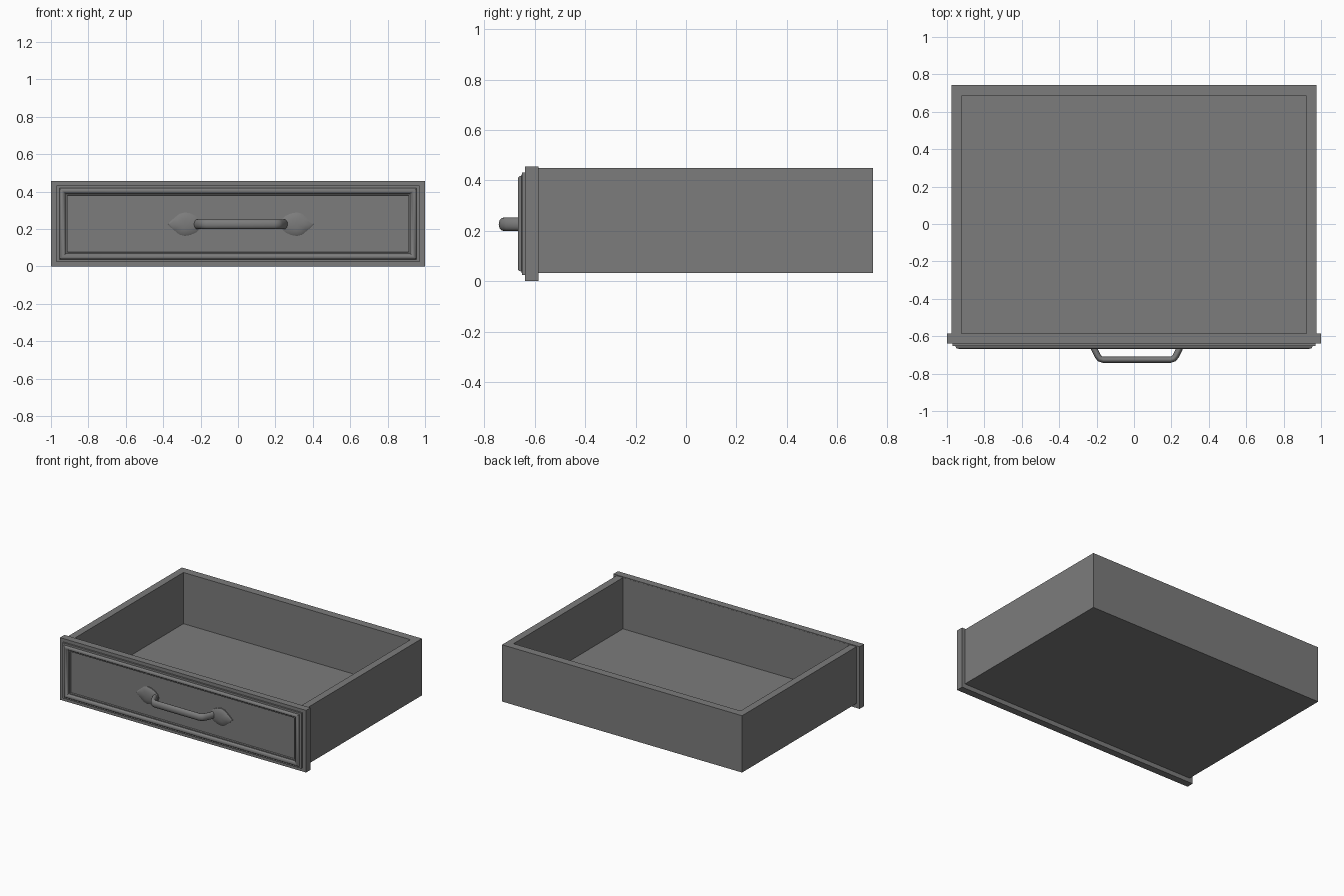
import bpy, bmesh, math
from mathutils import Vector

cube = bpy.data.objects.get("Cube")
if cube:
    bpy.data.objects.remove(cube, do_unlink=True)

grey = bpy.data.materials.new("dark_grey")
grey.use_nodes = True
colour = (0.2, 0.2, 0.2, 1)
grey.diffuse_color = colour
grey.node_tree.nodes["Principled BSDF"].inputs["Base Color"].default_value = colour


def finish(name, bm, smooth=None):
    """Turn a bmesh into a named object, optionally smooth shaded."""
    bmesh.ops.recalc_face_normals(bm, faces=bm.faces)
    mesh = bpy.data.meshes.new(name)
    bm.to_mesh(mesh)
    bm.free()
    mesh.materials.append(grey)
    obj = bpy.data.objects.new(name, mesh)
    bpy.context.collection.objects.link(obj)
    if smooth:
        bpy.ops.object.select_all(action='DESELECT')
        obj.select_set(True)
        bpy.context.view_layer.objects.active = obj
        bpy.ops.object.shade_smooth_by_angle(angle=math.radians(smooth))
    return obj


def box(lo, hi):
    bm = bmesh.new()
    bmesh.ops.create_cube(bm, size=1)
    lo, hi = Vector(lo), Vector(hi)
    for v in bm.verts:
        v.co = (lo + hi) / 2 + v.co * (hi - lo)
    return bm


def loft(bm, rings):
    """Bridge successive rings of points with quads."""
    loops = [[bm.verts.new(p) for p in ring] for ring in rings]
    for a, b in zip(loops, loops[1:]):
        n = len(a)
        for i in range(n):
            j = (i + 1) % n
            bm.faces.new((a[i], a[j], b[j], b[i]))
    return loops


# Tray: a block whose top is inset and sunk to leave walls and floor
bm = box((-0.975, -0.59, 0.033), (0.975, 0.742, 0.45))
top = max(bm.faces, key=lambda f: f.calc_center_median().z)
bmesh.ops.inset_individual(bm, faces=[top], thickness=0.05)
for v in top.verts:
    v.co.x = math.copysign(0.922, v.co.x)
    v.co.y = 0.684 if v.co.y > 0 else -0.585
inner = bmesh.ops.extrude_face_region(bm, geom=[top])
bmesh.ops.delete(bm, geom=[top], context='FACES_ONLY')
for v in inner["geom"]:
    if isinstance(v, bmesh.types.BMVert):
        v.co.z = 0.074
finish("drawer_tray", bm)

# Front board
finish("front_board", box((-1, -0.638, 0), (1, -0.586, 0.456)))

# Rectangular moulding: inset from the outer edge, forward position
profile = [(0, -0.636), (0, -0.651), (0.015, -0.652), (0.018, -0.661),
           (0.024, -0.666), (0.032, -0.667), (0.04, -0.663), (0.046, -0.655),
           (0.05, -0.65), (0.058, -0.65), (0.06, -0.636)]
bm = bmesh.new()
rings = []
for d, y in profile:
    x, low, high = 0.97 - d, 0.025 + d * 0.87, 0.432 - d * 0.87
    rings.append([(-x, y, low), (x, y, low), (x, y, high), (-x, y, high)])
loft(bm, rings)
finish("front_moulding", bm, 40)

# Handle: an oval bar swept along a bent path
CX, CZ = 0.015, 0.226
half = [(0.238, -0.636), (0.228, -0.668), (0.208, -0.707), (0.198, -0.72), (0.18, -0.726)]
path = [Vector((-x, y, 0)) for x, y in half] + [Vector((x, y, 0)) for x, y in reversed(half)]
bm = bmesh.new()
rings = []
for i, p in enumerate(path):
    t = (path[min(i + 1, len(path) - 1)] - path[max(i - 1, 0)]).normalized()
    side = Vector((-t.y, t.x, 0))
    ring = []
    for k in range(16):
        a = math.tau * k / 16
        ring.append(Vector((CX, 0, CZ)) + p + side * 0.017 * math.cos(a)
                    + Vector((0, 0, 0.026 * math.sin(a))))
    rings.append(ring)
loops = loft(bm, rings)
bm.faces.new(loops[0])
bm.faces.new(loops[-1])
finish("handle_bar", bm, 50)

# Handle plates: domed leaf shapes pointing outwards
upper = [(0.393, 0), (0.36, 0.03), (0.328, 0.056), (0.3, 0.063), (0.27, 0.058),
         (0.24, 0.045), (0.218, 0.025)]
leaf = upper + [(0.21, 0)] + [(x, -z) for x, z in reversed(upper[1:])]
for sign, label in ((1, "left"), (-1, "right")):
    bm = bmesh.new()
    rings = []
    for scale, y in ((1, -0.636), (1, -0.645), (0.85, -0.651), (0.5, -0.656), (0.2, -0.658)):
        rings.append([(CX + sign * (0.3 + (x - 0.3) * scale), y, CZ + z * scale)
                      for x, z in leaf])
    bm.faces.new(loft(bm, rings)[-1])
    finish(label + "_handle_plate", bm, 40)
